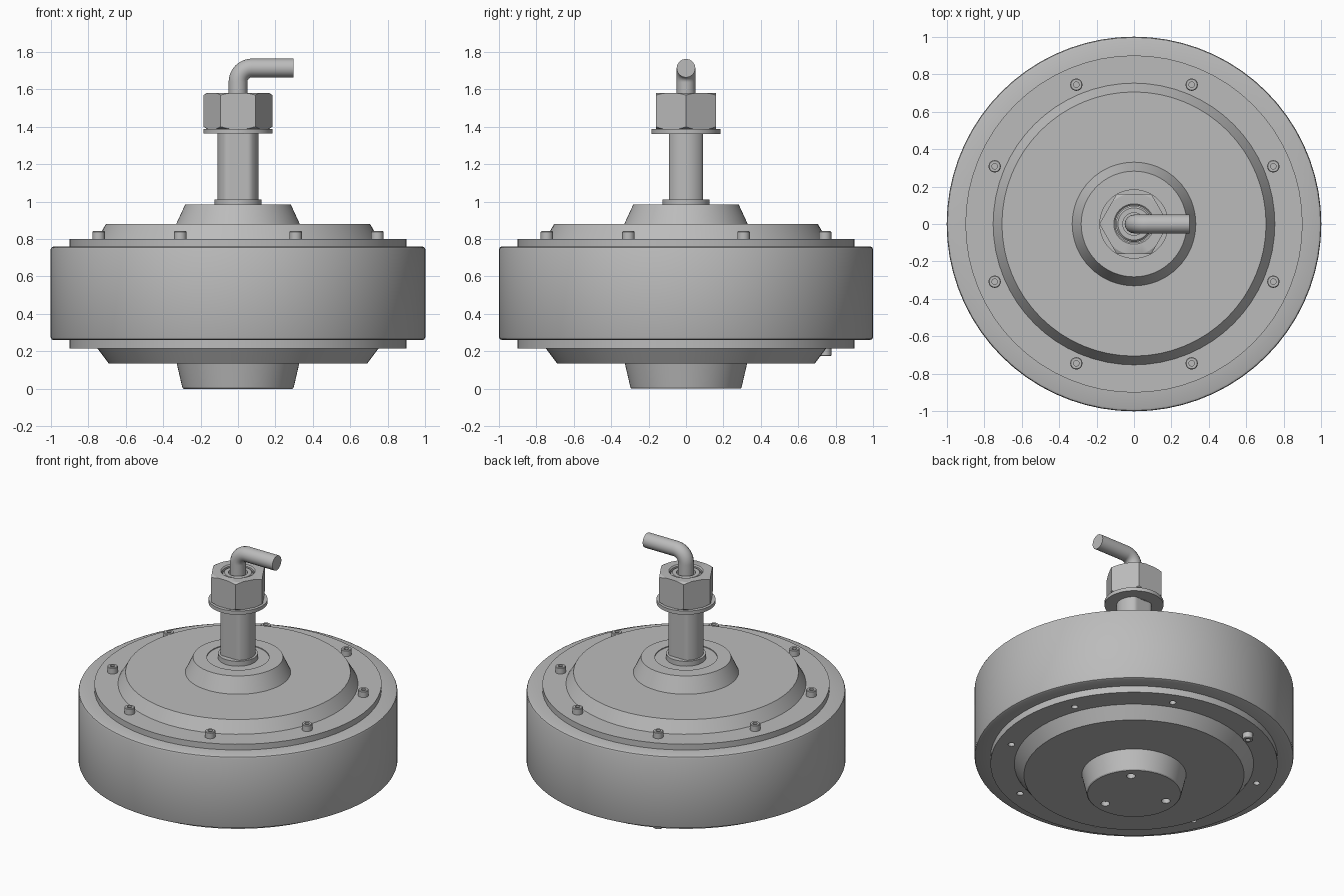
import bpy, bmesh, math
from mathutils import Matrix

cube = bpy.data.objects.get("Cube")
if cube:
    bpy.data.objects.remove(cube)

grey = bpy.data.materials.new("grey metal")
grey.use_nodes = True
COLOUR = (0.5, 0.5, 0.5, 1)
grey.diffuse_color = COLOUR
grey.node_tree.nodes["Principled BSDF"].inputs["Base Color"].default_value = COLOUR


def activate(obj):
    bpy.ops.object.select_all(action='DESELECT')
    obj.select_set(True)
    bpy.context.view_layer.objects.active = obj


def smooth(obj):
    activate(obj)
    bpy.ops.object.shade_smooth_by_angle(angle=math.radians(30))


def lathe(name, profile, steps=64, places=(Matrix(),)):
    """Revolve a closed (radius, height) profile, repeated at each place."""
    bm = bmesh.new()
    for place in places:
        verts = [bm.verts.new((r, 0, z)) for r, z in profile]
        edges = [bm.edges.new((a, b)) for a, b in zip(verts, verts[1:] + verts[:1])
                 if a.co.x + b.co.x > 0]
        done = bmesh.ops.spin(bm, geom=verts + edges, cent=(0, 0, 0), axis=(0, 0, 1),
                              angle=math.tau, steps=steps)
        new = {v for v in bm.verts if not v.tag}
        bmesh.ops.transform(bm, matrix=place, verts=list(new))
        for v in new:
            v.tag = True
    bmesh.ops.remove_doubles(bm, verts=bm.verts[:], dist=0.0001)
    bmesh.ops.recalc_face_normals(bm, faces=bm.faces[:])
    mesh = bpy.data.meshes.new(name)
    bm.to_mesh(mesh)
    bm.free()
    mesh.materials.append(grey)
    obj = bpy.data.objects.new(name, mesh)
    bpy.context.collection.objects.link(obj)
    smooth(obj)
    return obj


def cut(obj, cutter, operation):
    mod = obj.modifiers.new("cut", 'BOOLEAN')
    mod.operation = operation
    mod.solver = 'EXACT'
    mod.object = cutter
    activate(obj)
    bpy.ops.object.modifier_apply(modifier="cut")
    bpy.data.objects.remove(cutter)
    smooth(obj)


def circle(radius, z, count, start):
    """Evenly spaced places around the axle."""
    angles = [math.radians(start) + math.tau * i / count for i in range(count)]
    return [Matrix.Translation((radius * math.cos(a), radius * math.sin(a), z))
            for a in angles]


# Outer drum with softened rims
lathe("drum", [(0.85, 0.26), (0.985, 0.26), (0.996, 0.265), (1, 0.275), (1, 0.745),
               (0.996, 0.755), (0.985, 0.76), (0.85, 0.76)], 72)

# Upper cover with stepped cones and a shallow seal ring
lathe("upper_cover", [(0, 0.7), (0.9, 0.7), (0.9, 0.8), (0.752, 0.8), (0.705, 0.88),
                      (0.33, 0.88), (0.282, 0.984), (0.195, 0.984), (0.195, 0.978),
                      (0, 0.978)])

# Lower cover with bolt holes and hub holes
lower = lathe("lower_cover", [(0, 0.3), (0.9, 0.3), (0.9, 0.215), (0.75, 0.215),
                              (0.69, 0.135), (0.327, 0.135), (0.297, 0.006),
                              (0.291, 0), (0, 0)])
hole = [(0, -0.04), (0.021, -0.04), (0.021, 0.04), (0, 0.04)]
cut(lower, lathe("bolt_hole_cutter", hole, 16, circle(0.805, 0.215, 8, 22.5)), 'DIFFERENCE')
hole = [(0, -0.03), (0.028, -0.03), (0.028, 0.03), (0, 0.03)]
cut(lower, lathe("hub_hole_cutter", hole, 16, circle(0.22, 0, 3, 45)), 'DIFFERENCE')

# Socket screws around the upper cover, and a single one below
screw = [(0, 0.018), (0.015, 0.018), (0.015, 0.042), (0.029, 0.042), (0.033, 0.038),
         (0.033, -0.01), (0, -0.01)]
lathe("upper_screws", screw, 20, circle(0.805, 0.8, 8, 22.5))
flip = Matrix.Rotation(math.pi, 4, 'X')
lathe("lower_screw", screw, 20, [circle(0.805, 0.215, 1, 112.5)[0] @ flip])

# Collar and axle with two flats
lathe("axle_collar", [(0, 0.97), (0.125, 0.97), (0.125, 1.012), (0, 1.012)], 40)
axle = lathe("axle", [(0, 1), (0.11, 1), (0.11, 1.37), (0, 1.37)], 48)
for v in axle.data.vertices:
    v.co.y = max(-0.09, min(0.09, v.co.y))
smooth(axle)
lathe("axle_end", [(0, 1.36), (0.096, 1.36), (0.096, 1.56), (0.086, 1.57),
                   (0.06, 1.57), (0.06, 1.54), (0, 1.54)], 40)

# Washer and chamfered hex nut
lathe("washer", [(0.09, 1.362), (0.185, 1.362), (0.185, 1.387), (0.09, 1.387)], 40)
nut = lathe("nut", [(0, 1.387), (0.185, 1.387), (0.185, 1.58), (0, 1.58)], 6)
cut(nut, lathe("nut_cutter", [(0.1, 1.38), (0.155, 1.38), (0.188, 1.402), (0.188, 1.567),
                              (0.16, 1.582), (0.11, 1.582), (0.1, 1.572)], 48), 'INTERSECT')

# Bent cable leaving the axle
BEND, TOP = 0.075, 1.713
path = [(0, 1.5)]
for i in range(11):
    a = math.pi - math.pi / 2 * i / 10
    path.append((BEND + BEND * math.cos(a), TOP - BEND + BEND * math.sin(a)))
path.append((0.297, TOP))
curve = bpy.data.curves.new("cable", 'CURVE')
curve.dimensions = '3D'
curve.bevel_depth = 0.05
curve.bevel_resolution = 6
curve.use_fill_caps = True
spline = curve.splines.new('POLY')
spline.points.add(len(path) - 1)
for point, (x, z) in zip(spline.points, path):
    point.co = (x, 0, z, 1)
curve.materials.append(grey)
cable = bpy.data.objects.new("cable", curve)
bpy.context.collection.objects.link(cable)
activate(cable)
bpy.ops.object.convert(target='MESH')
smooth(bpy.context.view_layer.objects.active)
